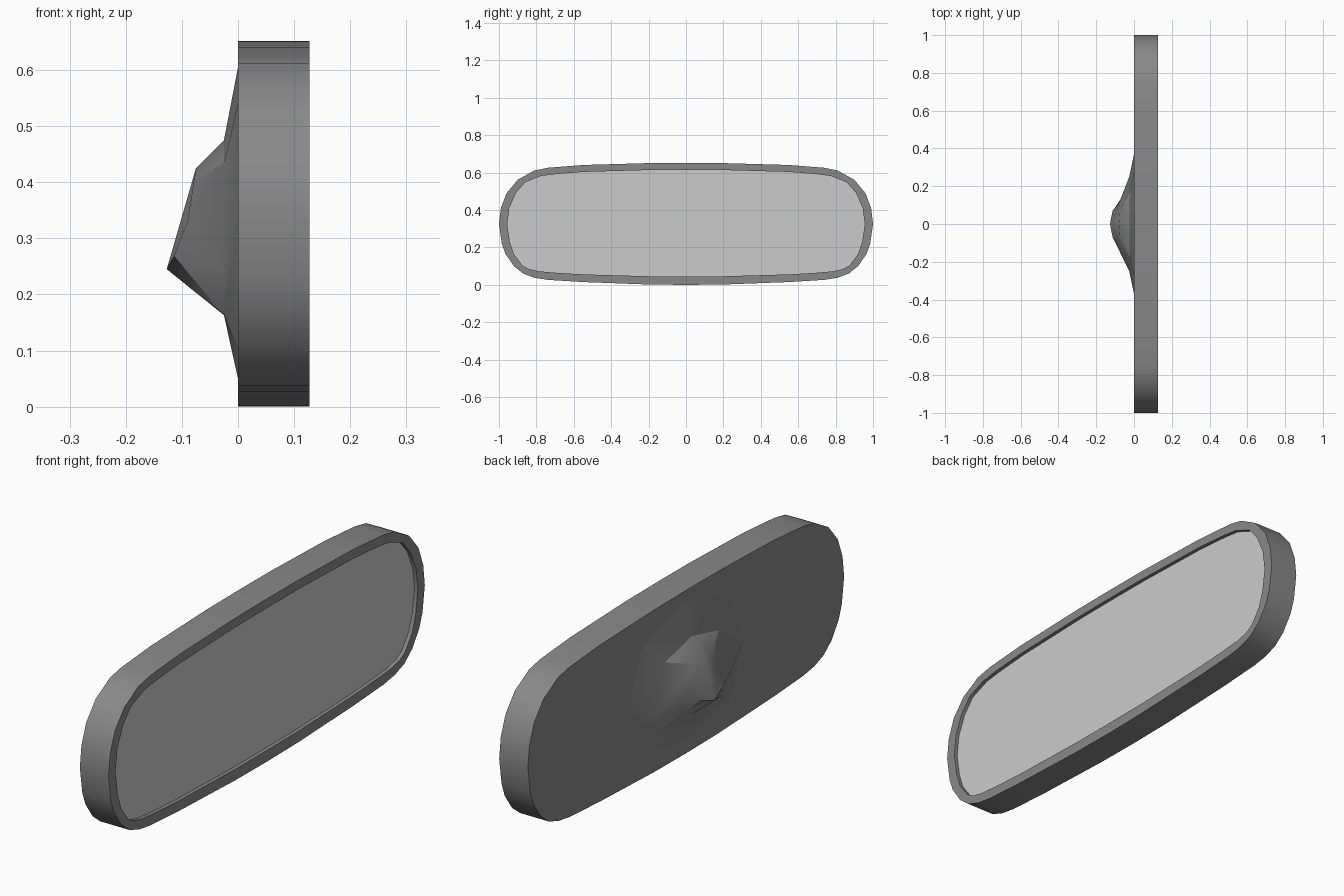
import bpy, bmesh, math

if "Cube" in bpy.data.objects:
    bpy.data.objects.remove(bpy.data.objects["Cube"])


def mirrored(half):
    """Close a half outline (y >= 0, top to bottom) by reflecting it across y = 0."""
    return half + [(-y, z) for y, z in reversed(half) if y > 0]


def material(name, value):
    m = bpy.data.materials.new(name)
    m.diffuse_color = (value, value, value, 1)
    m.use_nodes = True
    m.node_tree.nodes["Principled BSDF"].inputs["Base Color"].default_value = m.diffuse_color
    return m


def loft(name, rings, mat=None, cap_first=False, cap_last=False, angle=30):
    """Skin a list of equal-length rings of 3D points."""
    bm = bmesh.new()
    loops = [[bm.verts.new(p) for p in ring] for ring in rings]
    for a, b in zip(loops, loops[1:]):
        for i in range(len(a)):
            j = (i + 1) % len(a)
            bm.faces.new((a[i], a[j], b[j], b[i]))
    if cap_first:
        bm.faces.new(loops[0][::-1])
    if cap_last:
        bm.faces.new(loops[-1])
    bm.normal_update()
    mesh = bpy.data.meshes.new(name)
    bm.to_mesh(mesh)
    bm.free()
    obj = bpy.data.objects.new(name, mesh)
    bpy.context.collection.objects.link(obj)
    if mat:
        mesh.materials.append(mat)
    bpy.ops.object.select_all(action='DESELECT')
    obj.select_set(True)
    bpy.context.view_layer.objects.active = obj
    bpy.ops.object.shade_smooth_by_angle(angle=math.radians(angle))
    return obj


def at_x(x, outline):
    return [(x, y, z) for y, z in outline]


dark = material("dark_plastic", 0.25)

# Rounded outlines of the housing and of the glass opening
outer = mirrored([(0, .652), (.2, .651), (.55, .641), (.74, .626), (.81, .612),
                  (.90, .562), (.96, .49), (.99, .41), (1, .325), (.985, .22),
                  (.965, .165), (.92, .10), (.87, .06), (.81, .038), (.74, .027),
                  (.55, .015), (.2, .002), (0, 0)])
inner = mirrored([(0, .615), (.2, .614), (.55, .604), (.70, .592), (.775, .582),
                  (.86, .548), (.91, .49), (.945, .41), (.956, .325), (.942, .23),
                  (.92, .165), (.875, .105), (.84, .085), (.79, .073), (.70, .065),
                  (.55, .056), (.2, .046), (0, .045)])

# Housing shell: closed back, side wall, front rim and inner lip
loft("housing", [at_x(0, outer), at_x(.127, outer), at_x(.127, inner),
                 at_x(.112, inner)], dark, cap_first=True)

# Recessed mirror glass
loft("mirror_glass", [at_x(.112, inner)], cap_last=True)

# Rear mount: flared base rising to a tilted eight-sided socket
base = mirrored([(0, .605), (.27, .54), (.37, .325), (.28, .10), (0, .05)])
shoulder = mirrored([(0, .475), (.17, .435), (.25, .24), (.2, .164), (0, .163)])
socket = mirrored([(0, .425), (.057, .40), (.085, .33), (.068, .268), (0, .245)])
depth = [-.075, -.079, -.09, -.114, -.127, -.114, -.09, -.079]
tip = [(x, y, z) for x, (y, z) in zip(depth, socket)]
loft("rear_mount", [tip, at_x(-.025, shoulder), at_x(0, base)], dark, cap_first=True)
